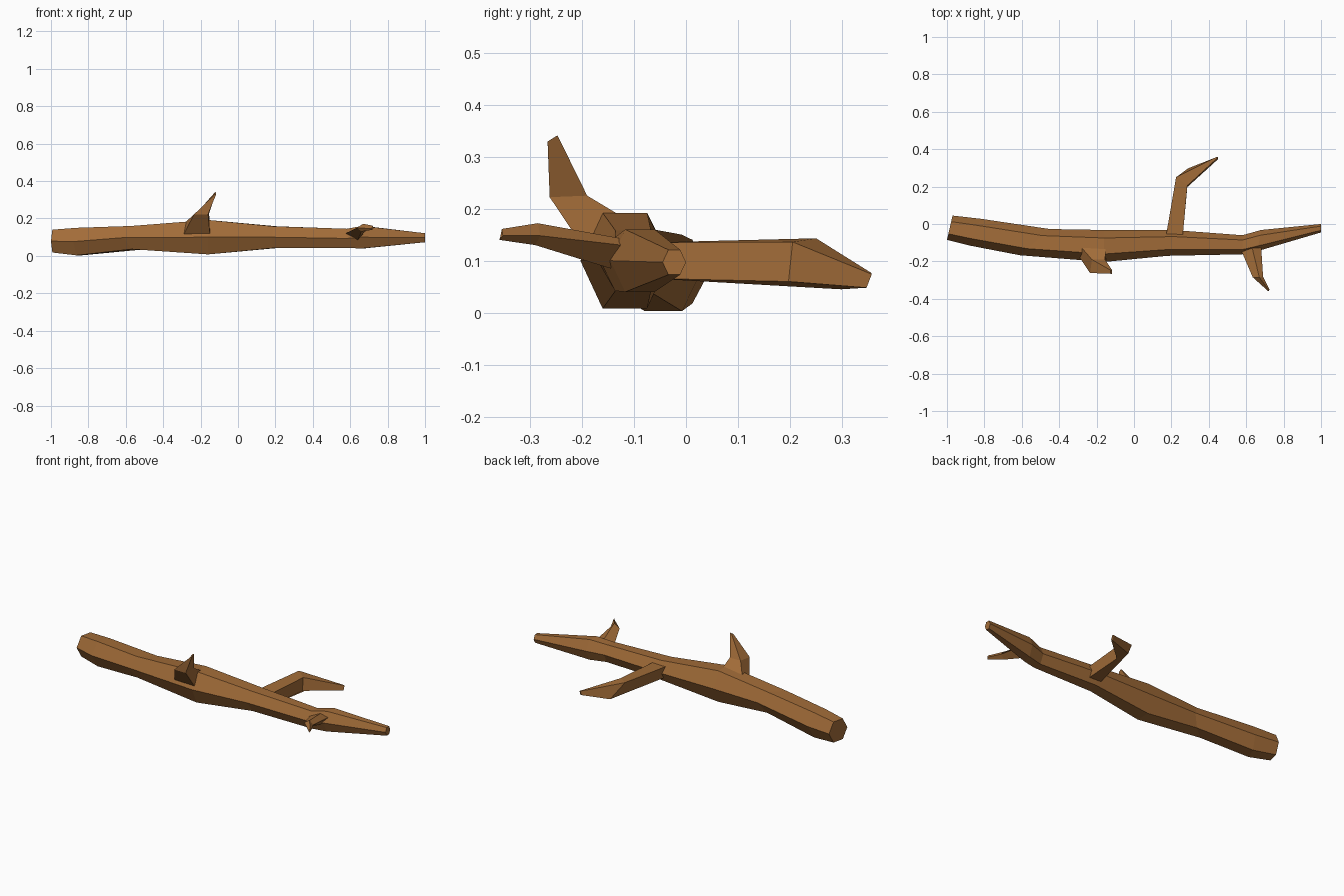
import bpy, bmesh
from math import sin, cos, pi

bark = bpy.data.materials.new("bark")
bark.diffuse_color = (0.36, 0.15, 0.04, 1)


def loft(name, rings):
    """Skin a list of point rings into a closed flat-shaded solid."""
    bm = bmesh.new()
    loops = [[bm.verts.new(p) for p in ring] for ring in rings]
    n = len(loops[0])
    for a, b in zip(loops, loops[1:]):
        for i in range(n):
            j = (i + 1) % n
            bm.faces.new((a[i], a[j], b[j], b[i]))
    bm.faces.new(loops[0])
    bm.faces.new(loops[-1])
    bmesh.ops.recalc_face_normals(bm, faces=bm.faces)
    me = bpy.data.meshes.new(name)
    bm.to_mesh(me)
    bm.free()
    me.materials.append(bark)
    ob = bpy.data.objects.new(name, me)
    bpy.context.collection.objects.link(ob)
    return ob


def section(x, y0, y1, z0, z1, lean):
    """Six-sided trunk section filling the given extents, leaning along x."""
    ring = []
    for i in range(6):
        c, s = cos(i * pi / 3), sin(i * pi / 3) / sin(pi / 3)
        ring.append((x + lean * c,
                     (y0 + y1) / 2 + c * (y1 - y0) / 2,
                     (z0 + z1) / 2 + s * (z1 - z0) / 2))
    return ring


# Trunk: x, y range, z range, lean
trunk = [
    (-0.985, -0.085, 0.045, 0.018, 0.140, 0.015),
    (-0.85, -0.115, 0.028, 0.003, 0.150, 0.03),
    (-0.53, -0.167, -0.027, 0.036, 0.160, 0.08),
    (-0.16, -0.203, -0.032, 0.008, 0.192, 0.0),
    (0.20, -0.170, -0.033, 0.042, 0.158, 0.02),
    (0.58, -0.162, -0.060, 0.042, 0.145, 0.0),
    (0.67, -0.145, -0.032, 0.040, 0.160, 0.01),
    (1.0, -0.045, 0.0, 0.073, 0.121, 0.0),
]
loft("trunk", [section(*t) for t in trunk])

# Long bent branch at the back
loft("back_branch", [
    [(0.17, -0.07, 0.135), (0.26, -0.07, 0.135), (0.26, -0.07, 0.066), (0.18, -0.07, 0.066)],
    [(0.225, 0.25, 0.143), (0.285, 0.205, 0.136), (0.285, 0.197, 0.060), (0.29, 0.298, 0.045)],
    [(0.44, 0.357, 0.076), (0.45, 0.357, 0.074), (0.45, 0.347, 0.048), (0.44, 0.347, 0.048)],
])

# Upright branch stub
loft("upper_branch", [
    [(-0.29, -0.18, 0.115), (-0.15, -0.19, 0.115), (-0.15, -0.115, 0.18), (-0.29, -0.115, 0.172)],
    [(-0.235, -0.262, 0.222), (-0.16, -0.262, 0.222), (-0.155, -0.19, 0.225), (-0.225, -0.19, 0.225)],
    [(-0.125, -0.266, 0.328), (-0.117, -0.266, 0.329), (-0.117, -0.247, 0.341), (-0.125, -0.247, 0.338)],
])

# Small twig at the front
loft("front_twig", [
    [(0.575, -0.145, 0.12), (0.64, -0.145, 0.085), (0.68, -0.125, 0.13), (0.63, -0.12, 0.142)],
    [(0.635, -0.285, 0.150), (0.66, -0.29, 0.130), (0.69, -0.28, 0.148), (0.67, -0.285, 0.172)],
    [(0.715, -0.357, 0.146), (0.719, -0.359, 0.140), (0.725, -0.352, 0.148), (0.72, -0.354, 0.161)],
])
